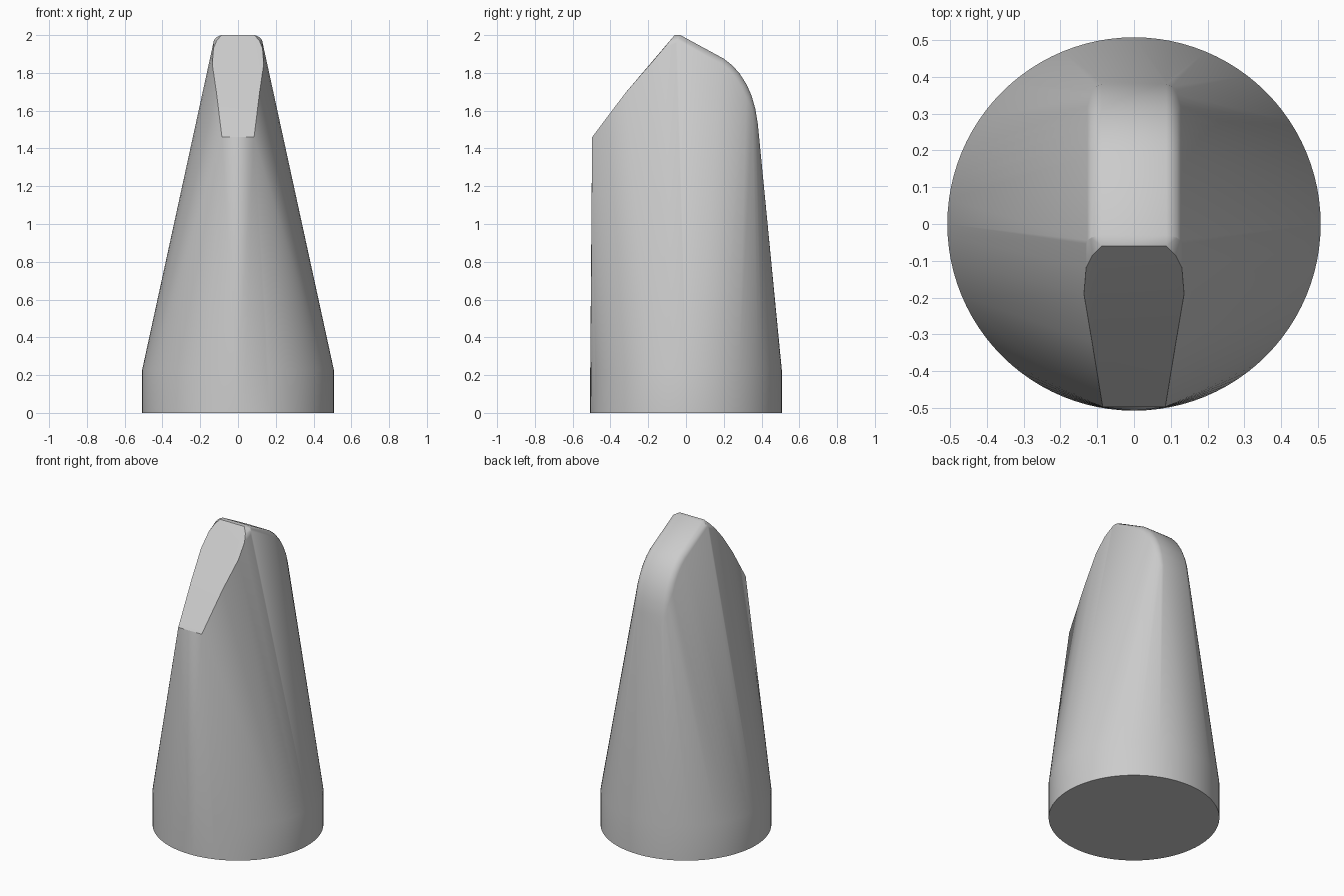
import bpy
import bmesh
import math
from mathutils import Vector

cube = bpy.data.objects.get("Cube")
if cube:
    bpy.data.objects.remove(cube, do_unlink=True)

RADIUS, COLLAR, SIDES = 0.507, 0.23, 96

grey = bpy.data.materials.new("plain grey")
grey.use_nodes = True
color = (0.6, 0.6, 0.6, 1)
grey.diffuse_color = color
grey.node_tree.nodes["Principled BSDF"].inputs["Base Color"].default_value = color

bm = bmesh.new()


def pair(x, y, z):
    """Add a point and its mirror image across x."""
    for side in (-1, 1):
        bm.verts.new((side * x, y, z))


# Round collar at the bottom
for z in (0, COLLAR):
    for i in range(SIDES):
        a = 2 * math.pi * i / SIDES
        bm.verts.new((RADIUS * math.cos(a), RADIUS * math.sin(a), z))

# Slanted front cut with a sharp rim
for x, y, z in [(0.085, -0.497, 1.46), (0.114, -0.32, 1.695), (0.136, -0.19, 1.845),
                (0.13, -0.118, 1.93), (0.113, -0.085, 1.97), (0.088, -0.06, 2.0)]:
    pair(x, y, z)

# Narrow crest running over the top and down the curved back
crest = [Vector(p) for p in [(-0.03, 2.0), (0.2, 1.875), (0.245, 1.84), (0.285, 1.795),
                             (0.32, 1.74), (0.347, 1.68), (0.367, 1.61), (0.38, 1.53),
                             (0.388, 1.45), (0.395, 1.37)]]
# Rounded shoulders: half width and inward offset
shoulder = [(0.088, 0), (0.103, 0.006), (0.117, 0.016), (0.127, 0.03), (0.131, 0.05)]
for i, p in enumerate(crest):
    along = (crest[min(i + 1, len(crest) - 1)] - crest[max(i - 1, 0)]).normalized()
    inward = Vector((along.y, -along.x))
    for width, depth in shoulder:
        q = p + inward * depth
        pair(width, q.x, q.y)

# Stretch one skin over the collar and crest
hull = bmesh.ops.convex_hull(bm, input=bm.verts[:])
loose = {v for v in hull["geom_interior"] + hull["geom_unused"]
         if isinstance(v, bmesh.types.BMVert)}
bmesh.ops.delete(bm, geom=list(loose), context="VERTS")
bmesh.ops.dissolve_limit(bm, angle_limit=math.radians(0.5), verts=bm.verts[:], edges=bm.edges[:])
bmesh.ops.recalc_face_normals(bm, faces=bm.faces[:])

mesh = bpy.data.meshes.new("tapered_body")
bm.to_mesh(mesh)
bm.free()
mesh.materials.append(grey)
body = bpy.data.objects.new("tapered_body", mesh)
bpy.context.collection.objects.link(body)

bpy.ops.object.select_all(action="DESELECT")
body.select_set(True)
bpy.context.view_layer.objects.active = body
bpy.ops.object.shade_smooth_by_angle(angle=math.radians(30))
